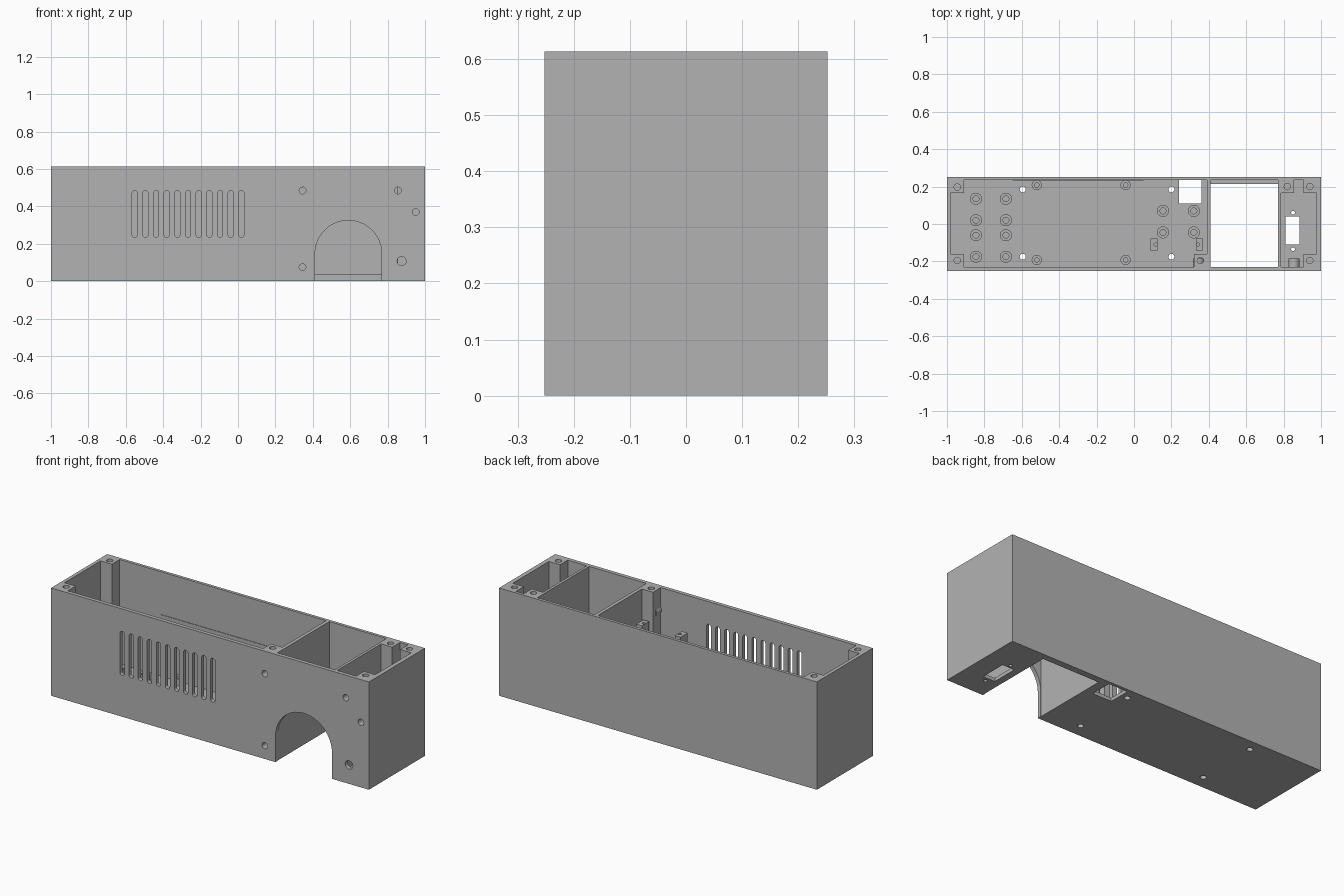
import bpy, bmesh
from math import pi, sin, cos

if "Cube" in bpy.data.objects:
    bpy.data.objects.remove(bpy.data.objects["Cube"], do_unlink=True)

grey = bpy.data.materials.new("plain_grey")
grey.use_nodes = True
COLOUR = (0.45, 0.45, 0.45, 1)
grey.diffuse_color = COLOUR
grey.node_tree.nodes["Principled BSDF"].inputs["Base Color"].default_value = COLOUR

FLOOR, TOP, BACK, FRONT = 0.02, 0.613, 0.235, -0.23


def rect(x0, x1, y0, y1):
    return [(x0, y0), (x1, y0), (x1, y1), (x0, y1)]


def arc(cx, cy, r, start=0, sweep=2 * pi, n=24):
    return [(cx + r * cos(start + sweep * i / n), cy + r * sin(start + sweep * i / n))
            for i in range(n + (sweep < 6))]


def make(name, prisms):
    """One object from prisms given as (outline, low, high, axis)."""
    bm = bmesh.new()
    for pts, lo, hi, axis in prisms:
        place = (lambda a, b, c: (a, b, c)) if axis == "z" else (lambda a, b, c: (a, c, b))
        low = [bm.verts.new(place(a, b, lo)) for a, b in pts]
        high = [bm.verts.new(place(a, b, hi)) for a, b in pts]
        bm.faces.new(low)
        bm.faces.new(high)
        for i in range(len(pts)):
            j = (i + 1) % len(pts)
            bm.faces.new((low[i], low[j], high[j], high[i]))
    bmesh.ops.recalc_face_normals(bm, faces=bm.faces)
    mesh = bpy.data.meshes.new(name)
    bm.to_mesh(mesh)
    bm.free()
    mesh.materials.append(grey)
    obj = bpy.data.objects.new(name, mesh)
    bpy.context.collection.objects.link(obj)
    return obj


def smooth(obj):
    bpy.ops.object.select_all(action="DESELECT")
    bpy.context.view_layer.objects.active = obj
    obj.select_set(True)
    bpy.ops.object.shade_smooth_by_angle(angle=0.6)


def cut(obj, prisms):
    cutter = make("cutter", prisms)
    cutter.hide_render = True
    mod = obj.modifiers.new("cut", "BOOLEAN")
    mod.operation, mod.solver, mod.object = "DIFFERENCE", "EXACT", cutter
    bpy.context.view_layer.objects.active = obj
    bpy.ops.object.modifier_apply(modifier=mod.name)
    bpy.data.objects.remove(cutter, do_unlink=True)


def boss(name, x, y, r, bore, height):
    """Hollow standoff on the floor."""
    obj = make(name, [(arc(x, y, r), FLOOR - 0.005, FLOOR + height, "z")])
    cut(obj, [(arc(x, y, bore), FLOOR + 0.002, 1, "z")])
    smooth(obj)


# Case with three compartments; screw posts are left standing in the corners
case = make("case", [(rect(-1, 1, -0.252, 0.252), 0, TOP, "z")])
main_room = [(-0.91, FRONT), (0.32, FRONT), (0.32, -0.16), (0.39, -0.16), (0.39, BACK),
             (-0.91, BACK), (-0.91, 0.165), (-0.98, 0.165), (-0.98, -0.16), (-0.91, -0.16)]
end_room = [(0.785, FRONT), (0.905, FRONT), (0.905, -0.16), (0.975, -0.16), (0.975, 0.165),
            (0.905, 0.165), (0.905, BACK), (0.855, BACK), (0.855, 0.165), (0.785, 0.165)]
cut(case, [(main_room, FLOOR, 1, "z"), (end_room, FLOOR, 1, "z"),
           (rect(0.41, 0.77, FRONT, BACK), 0.035, 1, "z")])

# Floor openings
floor_cuts = [(rect(0.41, 0.77, FRONT, 0.215), -0.1, 0.1, "z"),
              (rect(0.24, 0.36, 0.11, BACK), -0.1, 0.1, "z"),
              (rect(0.81, 0.885, -0.11, 0.04), -0.1, 0.1, "z")]
floor_cuts += [(arc(x, y, 0.016), -0.1, 0.1, "z") for x in (-0.595, 0.2) for y in (-0.175, 0.185)]
floor_cuts += [(arc(0.85, y, 0.01), -0.1, 0.1, "z") for y in (-0.135, 0.06)]
cut(case, floor_cuts)

# Front wall: arch, vent slots and screw holes
arch = [(0.412, -0.1), (0.768, -0.1)] + arc(0.59, 0.147, 0.178, 0, pi, 32)
wall_cuts = [(arch, -0.3, -0.2, "y")]
for i in range(11):
    x = -0.552 + 0.057 * i
    slot = arc(x, 0.471, 0.014, 0, pi, 10) + arc(x, 0.249, 0.014, pi, pi, 10)
    wall_cuts.append((slot, -0.3, -0.2, "y"))
screws = [(0.345, 0.485), (0.345, 0.075), (0.855, 0.485)]
wall_cuts += [(arc(x, z, 0.018), -0.3, -0.185, "y") for x, z in screws + [(0.95, 0.37)]]
wall_cuts.append((arc(0.875, 0.108, 0.024), -0.3, -0.2, "y"))
cut(case, wall_cuts)

# Blind screw bores in the tops of the posts
posts = [(-0.945, 0.197), (-0.945, -0.195), (0.355, -0.195),
         (0.82, 0.2), (0.94, 0.2), (0.94, -0.195)]
cut(case, [(arc(x, y, 0.017), 0.5, 1, "z") for x, y in posts])
smooth(case)

# Collars behind the front screw holes
for i, (x, z) in enumerate(screws):
    collar = make(f"screw_collar_{i + 1}", [(arc(x, z, 0.03), -0.234, -0.185, "y")])
    cut(collar, [(arc(x, z, 0.018), -0.3, 0, "y")])
    smooth(collar)

# Floor standoffs
for x in (-0.845, -0.685):
    for y in (0.135, 0.02, -0.06, -0.175):
        boss("board_standoff", x, y, 0.032, 0.016, 0.04)
for x in (0.155, 0.32):
    for y in (0.07, -0.045):
        boss("module_standoff", x, y, 0.032, 0.016, 0.04)
for x in (-0.52, -0.045):
    for y in (0.208, -0.192):
        boss("edge_standoff", x, y, 0.027, 0.012, 0.04)

# Tall bracket pillars, each with a small hole in its top
for name, x, hole_x in (("right_pillar", 0.107, 0.115), ("left_pillar", 0.35, 0.342)):
    pillar = make(name, [(rect(x - 0.018, x + 0.018, -0.142, -0.078), FLOOR - 0.005, 0.45, "z")])
    cut(pillar, [(arc(hole_x, -0.11, 0.009, n=12), 0.4, 1, "z")])

# Thin pad on the inside of the back wall
make("rear_pad", [(rect(-0.65, 0.05, BACK - 0.003, BACK + 0.002), FLOOR - 0.005, 0.37, "z")])
